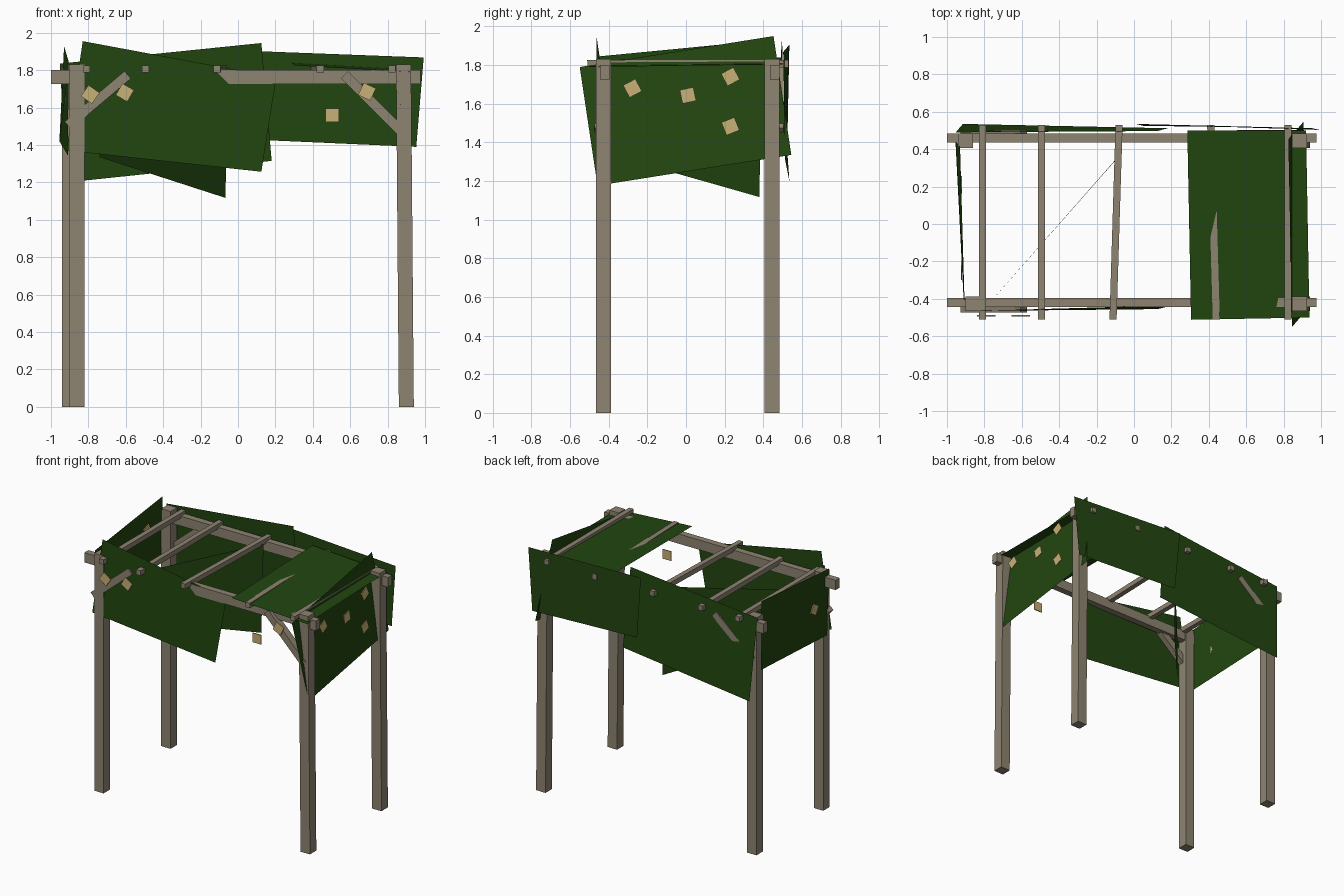
import bpy, bmesh, math
from mathutils import Vector, Matrix

cube = bpy.data.objects.get("Cube")
if cube:
    bpy.data.objects.remove(cube, do_unlink=True)


def material(name, rgb):
    m = bpy.data.materials.new(name)
    m.use_nodes = True
    m.diffuse_color = (*rgb, 1)
    m.node_tree.nodes["Principled BSDF"].inputs["Base Color"].default_value = (*rgb, 1)
    return m


WOOD = material("weathered_wood", (0.27, 0.23, 0.165))
LEAF = material("leaf_green", (0.016, 0.061, 0.005))
FLOWER = material("flower_tan", (0.58, 0.44, 0.18))


def add_object(name, bm, mat):
    bmesh.ops.recalc_face_normals(bm, faces=bm.faces)
    mesh = bpy.data.meshes.new(name)
    bm.to_mesh(mesh)
    bm.free()
    mesh.materials.append(mat)
    obj = bpy.data.objects.new(name, mesh)
    bpy.context.collection.objects.link(obj)
    return obj


def timber(name, start, end, width, depth, side=(0, 1, 0)):
    """Box from start to end; depth runs along the side direction."""
    a, b = Vector(start), Vector(end)
    along = (b - a).normalized()
    across = Vector(side).cross(along).normalized()
    side = along.cross(across)
    frame = Matrix((across, side, along)).transposed().to_4x4()
    bm = bmesh.new()
    bmesh.ops.create_cube(bm, size=1)
    bmesh.ops.scale(bm, vec=(width, depth, (b - a).length), verts=bm.verts)
    bmesh.ops.transform(bm, matrix=Matrix.Translation((a + b) / 2) @ frame, verts=bm.verts)
    return add_object(name, bm, WOOD)


def sheet(name, *corners):
    """Flat foliage sheet from its four corners."""
    bm = bmesh.new()
    bm.faces.new([bm.verts.new(c) for c in corners])
    return add_object(name, bm, LEAF)


def flower(name, place, angle, axis):
    """Small thin square plate turned about the given axis."""
    bm = bmesh.new()
    bmesh.ops.create_cube(bm, size=0.072)
    thin = (1, 0.1, 1) if axis == 'Y' else (0.1, 1, 1)
    bmesh.ops.scale(bm, vec=thin, verts=bm.verts)
    turn = Matrix.Rotation(math.radians(angle), 4, axis)
    bmesh.ops.transform(bm, matrix=Matrix.Translation(place) @ turn, verts=bm.verts)
    return add_object(name, bm, FLOWER)


# Posts; the right-hand pair leans slightly inwards
for name, x, y, lean in (("front_right_post", -0.86, -0.427, 0),
                         ("back_right_post", -0.90, 0.445, 0),
                         ("front_left_post", 0.90, -0.427, -0.015),
                         ("back_left_post", 0.90, 0.445, -0.015)):
    timber(name, (x, y, 0), (x + lean, y, 1.83), 0.08, 0.078)

# Long beams
for name, y in (("front_beam", -0.42), ("back_beam", 0.46)):
    timber(name, (-1.0, y, 1.763), (0.975, y, 1.763), 0.075, 0.05)

# Cross rafters
for i, (x0, x1) in enumerate(((-0.81, -0.81), (-0.494, -0.494), (-0.112, -0.08),
                              (0.44, 0.41), (0.823, 0.823))):
    timber(f"rafter_{i + 1}", (x0, -0.51, 1.806), (x1, 0.53, 1.806), 0.038, 0.038, (0, 0, 1))

# Corner braces
for name, y in (("front", -0.445), ("back", 0.476)):
    timber(name + "_right_brace", (-0.91, y, 1.505), (-0.59, y, 1.775), 0.052, 0.055)
    timber(name + "_left_brace", (0.89, y, 1.455), (0.57, y, 1.775), 0.052, 0.055)

# Foliage sheets
sheet("front_foliage", (-0.83, -0.464, 1.955), (0.205, -0.435, 1.762),
      (0.125, -0.455, 1.257), (-0.917, -0.466, 1.37))
sheet("back_right_foliage", (-0.953, 0.49, 1.835), (0.125, 0.497, 1.945),
      (0.18, 0.512, 1.315), (-0.915, 0.535, 1.20))
sheet("back_left_foliage", (0.01, 0.535, 1.905), (0.993, 0.503, 1.868),
      (0.953, 0.512, 1.39), (0.05, 0.525, 1.43))
sheet("left_foliage", (0.845, -0.55, 1.79), (0.825, 0.453, 1.95),
      (0.905, 0.545, 1.335), (0.925, -0.458, 1.176))
sheet("right_foliage", (-0.905, -0.45, 1.845), (-0.93, 0.41, 1.928),
      (-0.955, 0.45, 1.42), (-0.91, -0.42, 1.345))
sheet("diagonal_foliage", (-0.735, -0.38, 1.66), (-0.055, 0.39, 1.80),
      (-0.067, 0.38, 1.117), (-0.74, -0.385, 1.335))
sheet("roof_foliage", (0.305, -0.512, 1.825), (0.938, -0.50, 1.79),
      (0.92, 0.50, 1.803), (0.285, 0.50, 1.84))

# Flowers on the front
for i, (x, z, angle) in enumerate(((-0.79, 1.67, 35), (-0.605, 1.68, 30),
                                   (0.505, 1.558, 0), (0.69, 1.685, 25))):
    flower(f"front_flower_{i + 1}", (x, -0.49, z), angle, 'Y')

# Flowers on the two ends
for i, (y, z, angle) in enumerate(((-0.277, 1.68, 28), (0.01, 1.643, 12),
                                   (0.23, 1.74, 28), (0.23, 1.483, 22))):
    flower(f"left_flower_{i + 1}", (0.922, y, z), angle, 'X')
for i, (y, z, angle) in enumerate(((0.21, 1.74, 20), (-0.25, 1.61, 30))):
    flower(f"right_flower_{i + 1}", (-0.922, y, z), angle, 'X')
